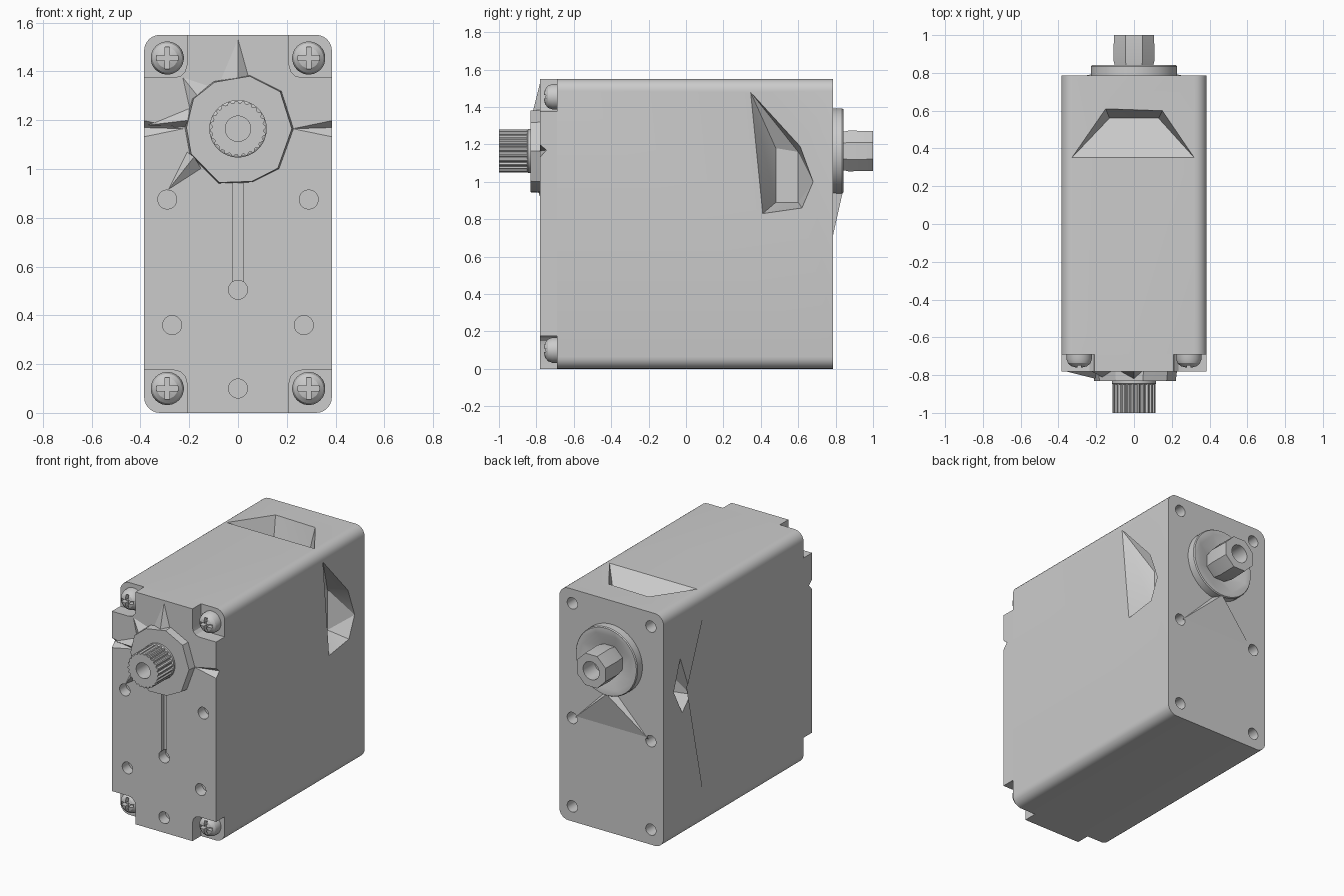
import bpy, bmesh, math
from mathutils import Vector

if "Cube" in bpy.data.objects:
    bpy.data.objects.remove(bpy.data.objects["Cube"], do_unlink=True)

grey = bpy.data.materials.new("plain_grey")
grey.use_nodes = True
grey.diffuse_color = (0.6, 0.6, 0.6, 1)
for node in grey.node_tree.nodes:
    if node.type == 'BSDF_PRINCIPLED':
        node.inputs["Base Color"].default_value = grey.diffuse_color

W, H = 0.385, 1.55          # half width, height
FRONT, STEP, BACK = -0.78, -0.69, 0.785
AXIS = 1.165                # height of the output shaft


def finish(name, bm):
    bmesh.ops.recalc_face_normals(bm, faces=bm.faces)
    mesh = bpy.data.meshes.new(name)
    bm.to_mesh(mesh)
    bm.free()
    mesh.materials.append(grey)
    ob = bpy.data.objects.new(name, mesh)
    bpy.context.collection.objects.link(ob)
    return ob


def prism(name, outline, y0, y1):
    """Extrude an (x, z) outline along y."""
    bm = bmesh.new()
    face = bm.faces.new([bm.verts.new((x, y0, z)) for x, z in outline])
    new = bmesh.ops.extrude_face_region(bm, geom=[face])["geom"]
    moved = [v for v in new if isinstance(v, bmesh.types.BMVert)]
    bmesh.ops.translate(bm, verts=moved, vec=(0, y1 - y0, 0))
    return finish(name, bm)


def hull(name, points):
    bm = bmesh.new()
    for p in points:
        bm.verts.new(p)
    out = bmesh.ops.convex_hull(bm, input=bm.verts)
    loose = {v for v in out["geom_interior"] if isinstance(v, bmesh.types.BMVert)}
    bmesh.ops.delete(bm, geom=list(loose), context='VERTS')
    return finish(name, bm)


def circle(r, x, z, n, inner=None):
    """Ring of points; alternates with an inner radius for teeth."""
    ring = []
    for i in range(n):
        a = math.tau * (i + 0.5) / n
        rad = inner if inner and i % 4 > 1 else r
        ring.append((x + rad * math.cos(a), z + rad * math.sin(a)))
    return ring


def lathe(name, profile, x, z, n):
    """Stack of (radius, y) rings, closed at both ends."""
    bm = bmesh.new()
    rings = [[bm.verts.new((px, y, pz)) for px, pz in circle(r, x, z, n)] for r, y in profile]
    for a, b in zip(rings, rings[1:]):
        for i in range(n):
            j = (i + 1) % n
            bm.faces.new((a[i], a[j], b[j], b[i]))
    bm.faces.new(rings[0])
    bm.faces.new(rings[-1])
    return finish(name, bm)


def cut(ob, cutter):
    mod = ob.modifiers.new("cut", 'BOOLEAN')
    mod.operation, mod.solver, mod.object = 'DIFFERENCE', 'EXACT', cutter
    bpy.context.view_layer.objects.active = ob
    bpy.ops.object.modifier_apply(modifier=mod.name)
    bpy.data.objects.remove(cutter, do_unlink=True)


def drill(ob, x, z, r, y0, y1, n=24):
    cut(ob, prism("drill", circle(r, x, z, n), y0, y1))


# Main case with rounded long edges
R, outline = 0.065, []
for k, (sx, sz) in enumerate([(1, 1), (-1, 1), (-1, -1), (1, -1)]):
    for i in range(7):
        a = math.radians(90 * k + 15 * i)
        outline.append((sx * (W - R) + R * math.cos(a),
                        H / 2 + sz * (H / 2 - R) + R * math.sin(a)))
case = prism("case", outline, STEP, BACK)
for x in (-0.29, 0.29):
    for z in (0.1, 0.69, 1.455):
        drill(case, x, z, 0.038, BACK - 0.1, BACK + 0.02)

# Sloping pockets in the top and both sides
cut(case, hull("top_pocket", [
    (-0.33, 0.35, H + 0.001), (0.32, 0.35, H + 0.001),
    (0.15, 0.6, H + 0.001), (-0.15, 0.61, H + 0.001),
    (-0.13, 0.56, 1.38), (0.13, 0.56, 1.38)]))
side = [(0.345, 1.48), (0.41, 0.83), (0.62, 0.86), (0.68, 1.0), (0.61, 1.19)]
floor = [(0.48, 1.18), (0.48, 0.89), (0.6, 0.89), (0.6, 1.16)]
cut(case, hull("left_pocket", [(W + 0.001, y, z) for y, z in side]
               + [(0.24, y, z) for y, z in floor]))
cut(case, hull("right_dent", [(-W - 0.001, 0.345, 1.45), (-W - 0.001, 0.345, 0.1),
                              (-W - 0.001, 0.54, 0.97), (-0.35, 0.5, 0.98)]))
mouth = [(0.61, 1.2), (0.5, 0.92), (0.59, 0.83), (0.68, 1.0)]
cut(case, hull("right_pocket", [(-W - 0.001, y, z) for y, z in mouth]
               + [(-0.25, 0.6, 0.95), (-0.25, 0.6, 1.1)]))

# Front cover: a cross with rounded inner corners
quarter = [(W, 0.6), (0.26, 0.6), (0.235, 0.607), (0.217, 0.625), (0.21, 0.65), (0.21, 0.775)]
cross = []
for sx, sz in [(1, 1), (-1, 1), (-1, -1), (1, -1)]:
    part = [(sx * x, H / 2 + sz * z) for x, z in quarter]
    cross += part if sx == sz else part[::-1]
cover = prism("front_cover", cross, FRONT, STEP)
for x, z in [(-0.29, 0.875), (0.29, 0.875), (-0.27, 0.36), (0.27, 0.36), (0, 0.1), (0, 0.505)]:
    drill(cover, x, z, 0.039, FRONT - 0.02, FRONT + 0.07)
cut(cover, prism("slot", [(-0.02, 0.52), (0.02, 0.52), (0.02, 1), (-0.02, 1)],
                 FRONT - 0.02, FRONT + 0.03))
for s in (-1, 1):
    cut(cover, hull("side_groove", [
        (s * 0.39, FRONT - 0.001, 1.2), (s * 0.39, FRONT - 0.001, 1.13),
        (s * 0.39, FRONT + 0.035, 1.17), (s * 0.22, FRONT - 0.001, 1.165)]))

# Faceted front boss with thin webs running out from it
rim = [(-0.08, 0.94), (0.06, 0.945), (0.17, 1.0), (0.23, 1.165), (0.18, 1.32),
       (0.05, 1.385), (-0.1, 1.36), (-0.19, 1.29), (-0.22, 1.17), (-0.2, 1.06)]
boss = hull("front_boss", [(x, FRONT + 0.02, z) for x, z in rim]
            + [(x * 0.96, -0.832, AXIS + (z - AXIS) * 0.98) for x, z in rim])
for tip, a, b, top in [((0, 1.54), (-0.08, 1.35), (0.05, 1.36), (0, 1.37)),
                       ((-0.23, 1.38), (-0.19, 1.2), (-0.08, 1.33), (-0.15, 1.28)),
                       ((-0.29, 0.91), (-0.21, 1.07), (-0.15, 1.0), (-0.18, 1.05)),
                       ((-0.37, 1.18), (-0.2, 1.25), (-0.2, 1.17), (-0.2, 1.2))]:
    hull("front_web", [(p[0], FRONT + 0.002, p[1]) for p in (tip, a, b)]
         + [(top[0], -0.82, top[1])])

# Splined output shaft
collar = lathe("shaft_collar", [(0.118, -0.8), (0.118, -0.845), (0.11, -0.85)], 0, AXIS, 40)
shaft = prism("output_shaft", circle(0.115, 0, AXIS, 96, 0.106), -0.8, -1.0)
drill(shaft, 0, AXIS, 0.052, -1.02, -0.84)

# Rear boss with a faceted dish and an eight-sided stub
rear = lathe("rear_boss", [(0.228, BACK - 0.02), (0.228, 0.835), (0.223, 0.842)], 0, AXIS, 40)
cut(rear, lathe("dish", [(0.1, 0.805), (0.212, 0.85)], 0, AXIS, 8))
stub = lathe("rear_stub", [(0.1, 0.79), (0.118, 0.87), (0.115, 1.0)], 0, AXIS, 8)
drill(stub, 0, AXIS, 0.06, 0.88, 1.02)
hull("rear_web", [(-0.27, BACK - 0.002, 0.7), (0.27, BACK - 0.002, 0.7),
                  (0, BACK - 0.01, 0.98), (0, 0.838, 0.945)])

# Domed cross-head corner screws
for x in (-0.29, 0.29):
    for z in (0.1, 1.455):
        screw = lathe("corner_screw", [(0.068, STEP + 0.01), (0.068, -0.715), (0.06, -0.737),
                                       (0.042, -0.753), (0.018, -0.76)], x, z, 28)
        for a, b in ((0.045, 0.01), (0.01, 0.045)):
            cut(screw, prism("cross_slot", [(x - a, z - b), (x + a, z - b),
                                            (x + a, z + b), (x - a, z + b)], -0.79, -0.725))

# Smooth the curved parts, leaving sharp edges crisp
for ob in bpy.context.collection.objects:
    if ob.type == 'MESH' and grey.name in ob.data.materials:
        bpy.ops.object.select_all(action='DESELECT')
        ob.select_set(True)
        bpy.context.view_layer.objects.active = ob
        bpy.ops.object.shade_smooth_by_angle(angle=math.radians(25))
